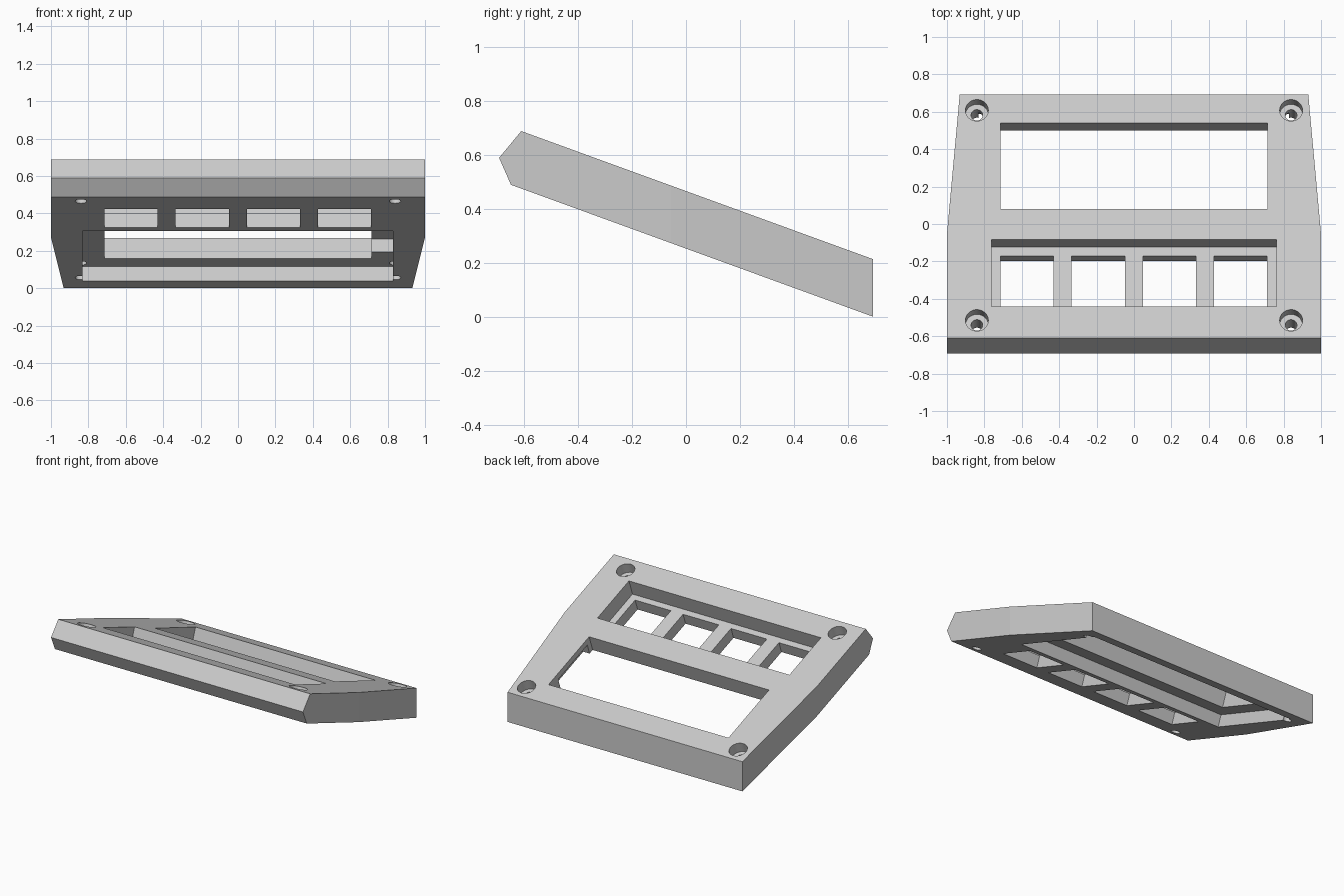
import bpy, bmesh, math
from mathutils import Vector

old = bpy.data.objects.get("Cube")
if old:
    bpy.data.objects.remove(old, do_unlink=True)

TILT = math.radians(20)
TOP_Z = 0.465      # height of the sloping top face at y = 0

grey = bpy.data.materials.new("light grey")
grey.use_nodes = True
grey.diffuse_color = (0.6, 0.6, 0.6, 1)
grey.node_tree.nodes["Principled BSDF"].inputs["Base Color"].default_value = (0.6, 0.6, 0.6, 1)


def to_object(name, bm):
    bmesh.ops.recalc_face_normals(bm, faces=bm.faces)
    mesh = bpy.data.meshes.new(name)
    bm.to_mesh(mesh)
    bm.free()
    mesh.materials.append(grey)
    ob = bpy.data.objects.new(name, mesh)
    bpy.context.collection.objects.link(ob)
    return ob


def place(cutter, x, y, depth):
    # y is measured on the top face, depth goes straight into the slope
    n = Vector((0, math.sin(TILT), math.cos(TILT)))
    cutter.location = Vector((x, y, TOP_Z - y * math.tan(TILT))) - n * depth
    cutter.rotation_euler.x = -TILT


def cut(cutter):
    cutter.hide_render = True
    mod = panel.modifiers.new("cut", "BOOLEAN")
    mod.operation = "DIFFERENCE"
    mod.solver = "EXACT"
    mod.object = cutter
    bpy.context.view_layer.update()
    bpy.context.view_layer.objects.active = panel
    bpy.ops.object.modifier_apply(modifier=mod.name)
    bpy.data.objects.remove(cutter, do_unlink=True)


def cut_box(x0, x1, y0, y1, d0, d1):
    bm = bmesh.new()
    bmesh.ops.create_cube(bm, size=1)
    bmesh.ops.scale(bm, vec=(x1 - x0, (y1 - y0) / math.cos(TILT), d1 - d0), verts=bm.verts)
    box = to_object("box_cutter", bm)
    place(box, (x0 + x1) / 2, (y0 + y1) / 2, (d0 + d1) / 2)
    cut(box)


def cut_round(x, y, radius, d0, d1):
    bm = bmesh.new()
    bmesh.ops.create_cone(bm, cap_ends=True, segments=48, radius1=radius,
                          radius2=radius, depth=d1 - d0)
    rod = to_object("round_cutter", bm)
    place(rod, x, y, (d0 + d1) / 2)
    cut(rod)


# Sloping slab: side profile extruded across, narrowing toward the back
profile = [(-0.692, 0.588), (-0.61, 0.687), (0.692, 0.213), (0.692, 0), (-0.648, 0.488)]
bm = bmesh.new()
face = bm.faces.new([bm.verts.new((-1, y, z)) for y, z in profile])
side = bmesh.ops.extrude_face_region(bm, geom=[face])["geom"]
bmesh.ops.translate(bm, vec=(2, 0, 0), verts=[g for g in side if isinstance(g, bmesh.types.BMVert)])
bmesh.ops.bisect_plane(bm, geom=bm.verts[:] + bm.edges[:] + bm.faces[:],
                       plane_co=(0, -0.055, 0), plane_no=(0, 1, 0))
for v in bm.verts:
    if v.co.y > 0.5:
        v.co.x *= 0.932
panel = to_object("front_panel", bm)

# Display window, the pocket under it and the side notch
cut_box(-0.715, 0.713, 0.08, 0.54, -0.1, 0.4)
cut_box(-0.832, 0.83, -0.075, 0.657, 0.117, 0.4)
cut_box(0.6, 0.828, 0.115, 0.445, 0.042, 0.15)

# Button recess with four square openings
cut_box(-0.763, 0.761, -0.44, -0.083, -0.1, 0.117)
for i in range(4):
    x = -0.572 + 0.3807 * i
    cut_box(x - 0.142, x + 0.142, -0.40, -0.13, 0.05, 0.3)

# Counterbored corner screw holes
for x in (-0.84, 0.84):
    for y in (-0.515, 0.608):
        cut_round(x, y, 0.061, -0.1, 0.075)
        cut_round(x, y, 0.031, 0.03, 0.3)
